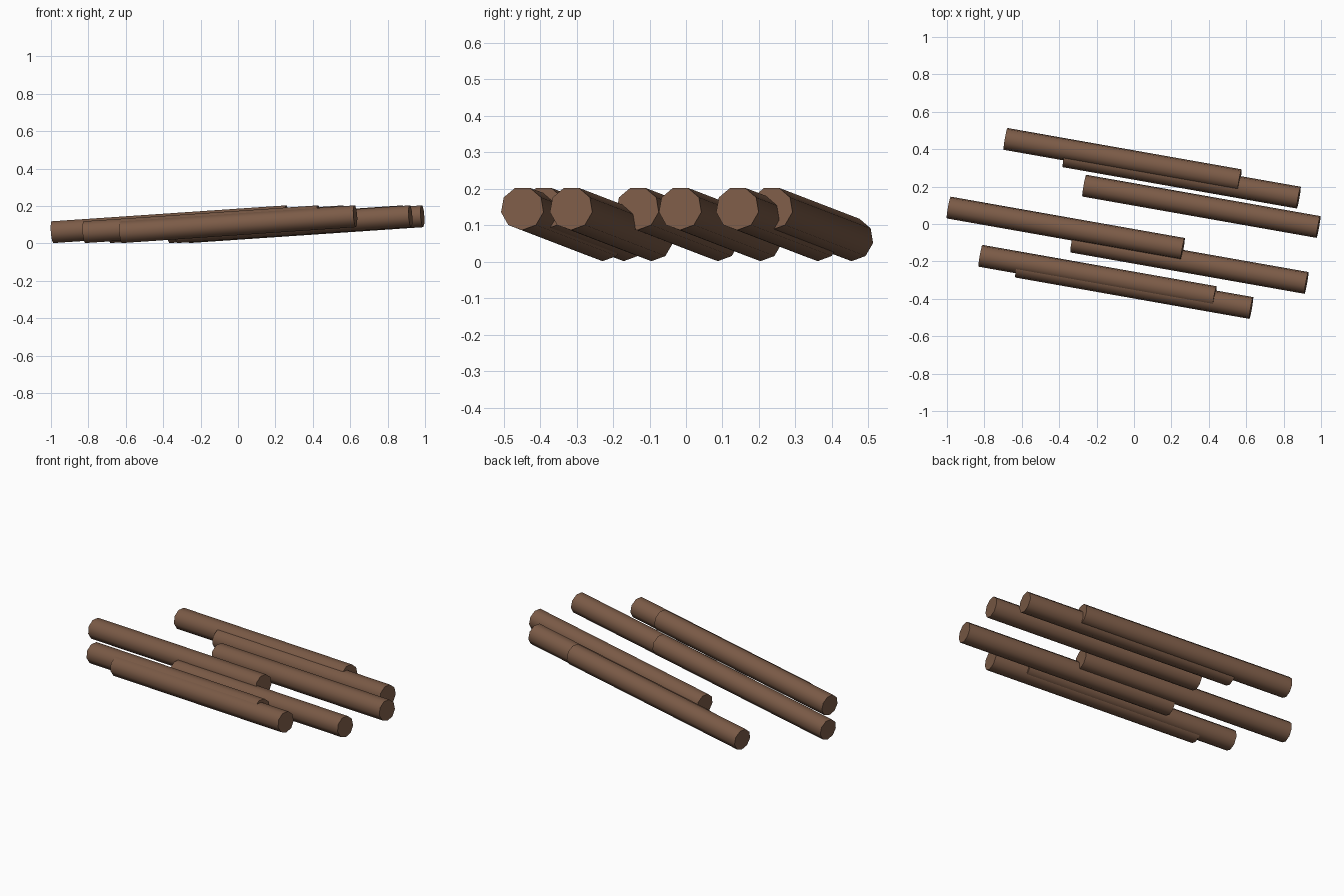
import bpy, math
from mathutils import Vector, Matrix

if "Cube" in bpy.data.objects:
    bpy.data.objects.remove(bpy.data.objects["Cube"])

bark = bpy.data.materials.new("bark_brown")
bark.diffuse_color = (0.200, 0.105, 0.063, 1)
bark.use_nodes = True
bark.node_tree.nodes["Principled BSDF"].inputs["Base Color"].default_value = bark.diffuse_color

RADIUS, SIDES = 0.06, 9
SPAN = Vector((1.252, -0.221, 0.085))      # shared direction and length of every log
LEFT_Z = 0.0615

# Local frame: z along the log, y as near to world up as possible
axis = SPAN.normalized()
side = axis.cross(Vector((0, 0, 1))).normalized()
up = side.cross(axis)
ROT = Matrix((side, up, axis)).transposed()


def log(name, x, y):
    """Nine-sided log from its left end centre."""
    centre = Vector((x, y, LEFT_Z)) + SPAN / 2
    bpy.ops.mesh.primitive_cylinder_add(vertices=SIDES, radius=RADIUS, depth=SPAN.length)
    ob = bpy.context.object
    ob.name = name
    # roll so one flat side faces up and one ridge faces down
    roll = Matrix.Rotation(math.pi, 4, 'Z')
    ob.data.transform(Matrix.Translation(centre) @ ROT.to_4x4() @ roll)
    ob.data.materials.append(bark)
    # round sides, crisp sawn ends
    bpy.ops.object.shade_smooth_by_angle(angle=math.radians(50))


# Scattered logs, back to front
starts = [(-0.687, 0.455), (-0.371, 0.362), (-0.266, 0.205), (-0.991, 0.088),
          (-0.330, -0.094), (-0.821, -0.170), (-0.625, -0.228)]
for i, (x, y) in enumerate(starts, 1):
    log(f"log_{i}", x, y)
